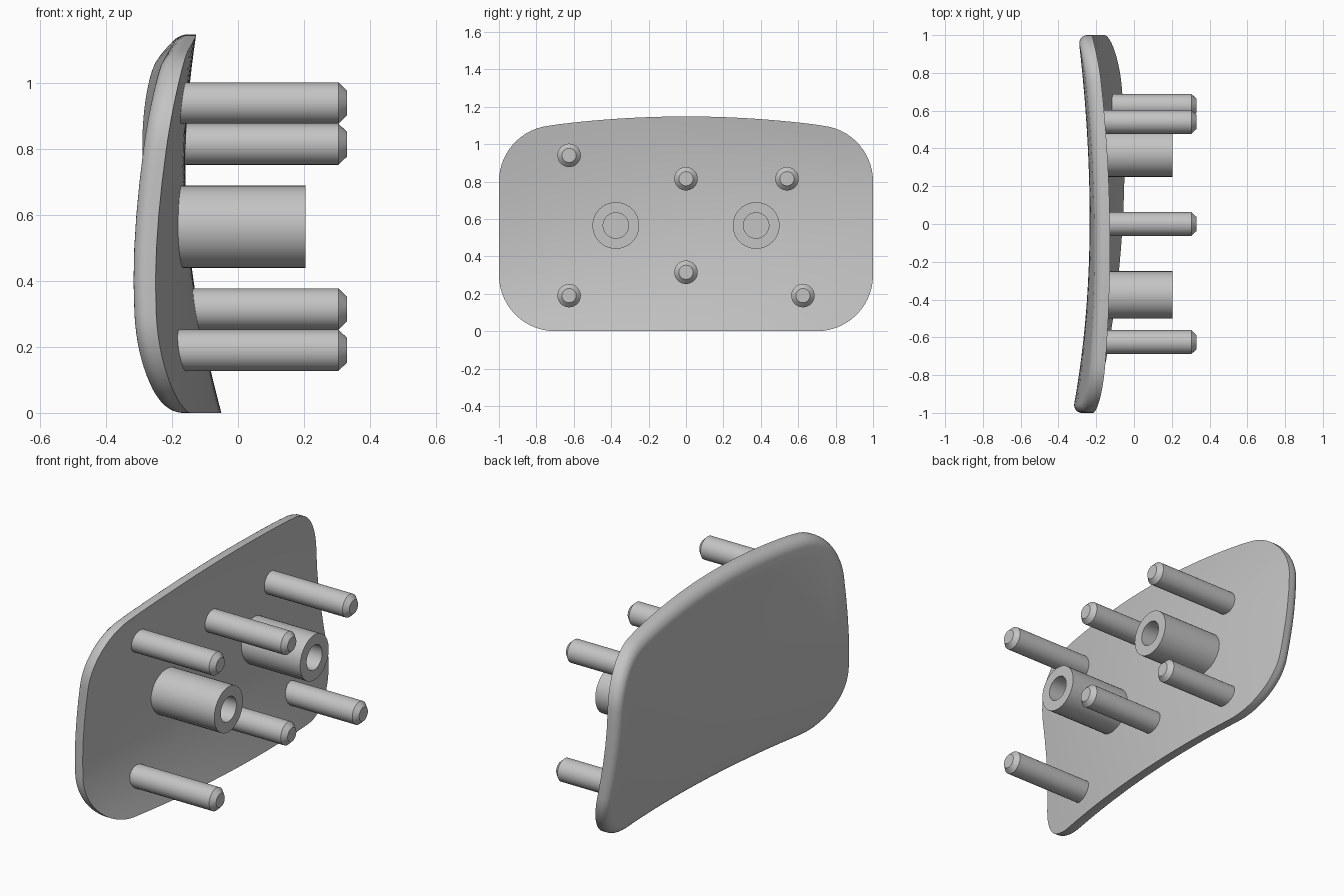
import bpy, bmesh
from math import sin, cos, pi, radians, hypot

cube = bpy.data.objects.get("Cube")
if cube:
    bpy.data.objects.remove(cube, do_unlink=True)

grey = bpy.data.materials.new("plain grey")
grey.use_nodes = True
colour = (0.55, 0.55, 0.55, 1)
grey.diffuse_color = colour
grey.node_tree.nodes["Principled BSDF"].inputs["Base Color"].default_value = colour

THICK, FILLET, MID_Z = 0.075, 0.05, 0.57


def inner_x(y, z):
    """Twisted saddle that the inner face of the plate follows."""
    middle = -0.06 - 0.2725 * z + 0.186 * z * z
    twist = 0.022 + 0.036 * cos(pi * z / 1.1)
    bow = -0.088 + 0.035 * z
    return middle + twist * y + bow * y * y


def finish(name, bm):
    bmesh.ops.recalc_face_normals(bm, faces=bm.faces)
    mesh = bpy.data.meshes.new(name)
    bm.to_mesh(mesh)
    bm.free()
    mesh.materials.append(grey)
    obj = bpy.data.objects.new(name, mesh)
    bpy.context.collection.objects.link(obj)
    bpy.ops.object.select_all(action='DESELECT')
    obj.select_set(True)
    bpy.context.view_layer.objects.active = obj
    bpy.ops.object.shade_smooth_by_angle(angle=radians(30))
    return obj


def skin(bm, rings):
    """Bridge successive closed rings of points with quads, return the vertices."""
    loops = [[bm.verts.new(p) for p in ring] for ring in rings]
    for a, b in zip(loops, loops[1:]):
        n = len(a)
        for i in range(n):
            j = (i + 1) % n
            bm.faces.new((a[i], a[j], b[j], b[i]))
    return loops


def cap(bm, loop, centre):
    c = bm.verts.new(centre)
    for i, v in enumerate(loop):
        bm.faces.new((v, loop[(i + 1) % len(loop)], c))


# Plate outline, counter-clockwise in y and z
def arc(cy, cz, start, end, r=0.3, n=14):
    angles = [radians(start + (end - start) * i / n) for i in range(n + 1)]
    return [(cy + r * cos(a), cz + r * sin(a)) for a in angles]


half = [(0.7 * i / 10, 0) for i in range(10)]
half += arc(0.7, 0.3, -90, 0)
half += [(1, 0.3 + 0.1 * i) for i in range(1, 5)]
half += arc(0.7, 0.8, 0, 82.5)
half += [(y, 1.148 - 0.09 * y * y) for y in (0.739 * (1 - i / 12) for i in range(1, 13))]
outline = half + [(-y, z) for y, z in reversed(half[1:-1])]


def inset(points, d):
    result = []
    for i, (y, z) in enumerate(points):
        (y0, z0), (y1, z1) = points[i - 1], points[(i + 1) % len(points)]
        ty, tz = y1 - y0, z1 - z0
        length = hypot(ty, tz)
        result.append((y - tz / length * d, z + ty / length * d))
    return result


def plate_ring(points, depth, scale=1.0):
    ring = []
    for y, z in points:
        y, z = y * scale, MID_Z + (z - MID_Z) * scale
        ring.append((inner_x(y, z) - depth, y, z))
    return ring


# Curved plate: inner face, side wall, rounded outer rim, outer face
STEPS = 12
rings = [plate_ring(outline, 0, i / STEPS) for i in range(1, STEPS + 1)]
for k in range(9):
    a = k / 8 * pi / 2
    rim = inset(outline, FILLET * (1 - cos(a)))
    rings.append(plate_ring(rim, THICK - FILLET + FILLET * sin(a)))
rings += [plate_ring(rim, THICK, i / STEPS) for i in range(STEPS - 1, 0, -1)]
bm = bmesh.new()
loops = skin(bm, rings)
cap(bm, loops[0], (inner_x(0, MID_Z), 0, MID_Z))
cap(bm, loops[-1], (inner_x(0, MID_Z) - THICK, 0, MID_Z))
finish("curved_plate", bm)


def turned(name, y, z, profile, sides=40):
    """Solid of revolution along x from (x, radius) pairs."""
    bm = bmesh.new()
    angles = [2 * pi * i / sides for i in range(sides)]
    loops = skin(bm, [[(x, y + r * cos(a), z + r * sin(a)) for a in angles]
                      for x, r in profile])
    bm.faces.new(loops[0])
    bm.faces.new(loops[-1])
    finish(name, bm)


# Chamfered locating pins
pins = [(-0.625, 0.94), (-0.625, 0.19), (0, 0.815),
        (0, 0.315), (0.54, 0.815), (0.625, 0.19)]
for i, (y, z) in enumerate(pins, 1):
    base = inner_x(y, z) - 0.03
    turned(f"pin_{i}", y, z, [(base, 0.0625), (0.305, 0.0625), (0.33, 0.038)])

# Hollow screw bosses
for side, y in (("left", 0.375), ("right", -0.375)):
    z = 0.565
    base = inner_x(y, z)
    turned(f"{side}_boss", y, z, [(base - 0.04, 0.125), (0.205, 0.125),
                                  (0.205, 0.068), (base + 0.02, 0.068)])
